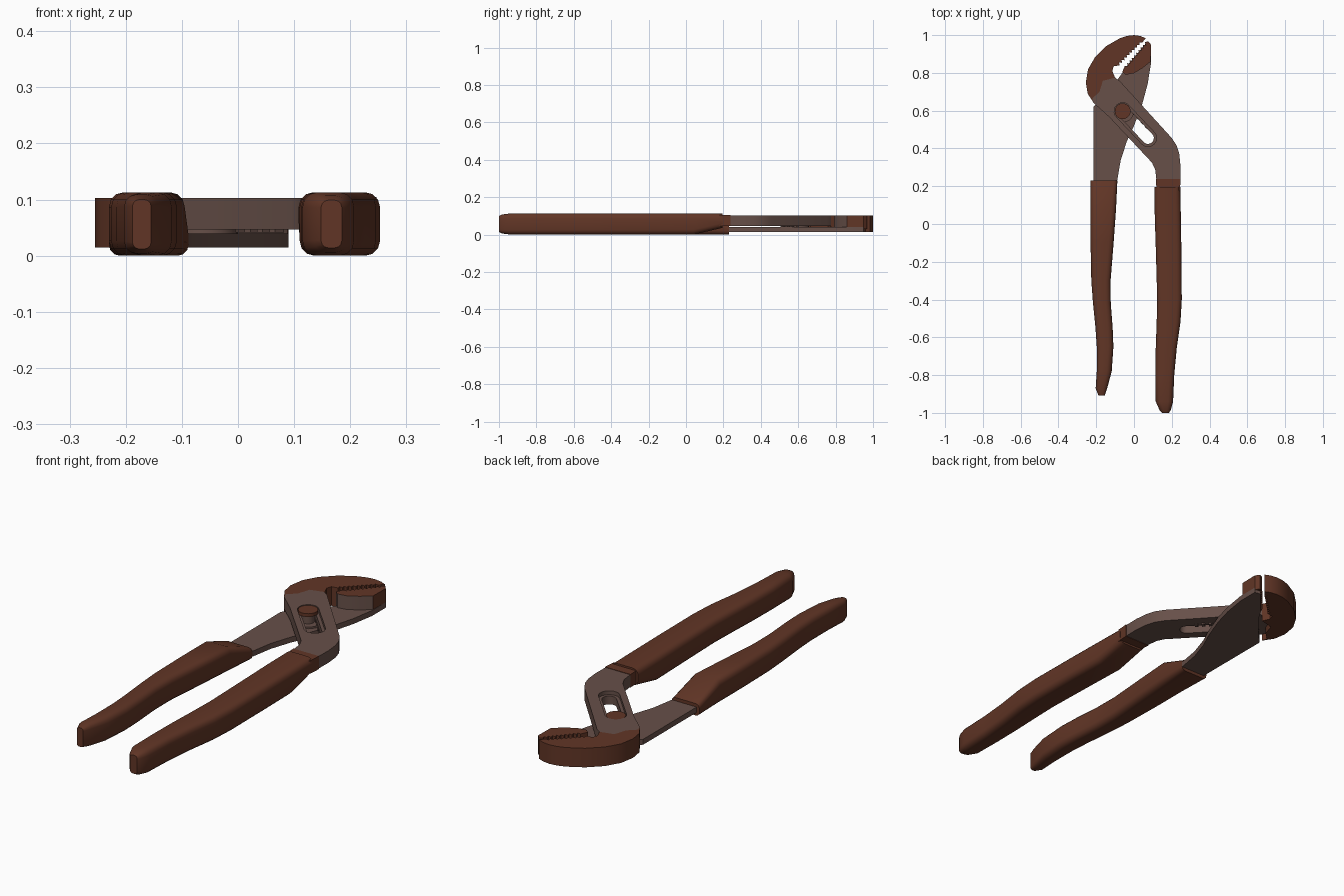
import bpy, bmesh, math
from mathutils import Vector

if "Cube" in bpy.data.objects:
    bpy.data.objects.remove(bpy.data.objects["Cube"])


def material(name, rgb):
    m = bpy.data.materials.new(name)
    m.diffuse_color = (*rgb, 1)
    m.use_nodes = True
    m.node_tree.nodes["Principled BSDF"].inputs["Base Color"].default_value = m.diffuse_color
    return m


BROWN = material("rust brown", (0.12, 0.036, 0.019))
GREY = material("worn steel grey", (0.135, 0.08, 0.066))


def finish(bm, name, mat, mat2=None, rule=None, angle=30):
    bmesh.ops.recalc_face_normals(bm, faces=bm.faces[:])
    if rule:
        for f in bm.faces:
            f.material_index = int(rule(f))
    me = bpy.data.meshes.new(name)
    bm.to_mesh(me)
    bm.free()
    ob = bpy.data.objects.new(name, me)
    bpy.context.collection.objects.link(ob)
    me.materials.append(mat)
    if mat2:
        me.materials.append(mat2)
    bpy.ops.object.select_all(action='DESELECT')
    ob.select_set(True)
    bpy.context.view_layer.objects.active = ob
    bpy.ops.object.shade_smooth_by_angle(angle=math.radians(angle))
    return ob


def prism(name, loops, z0, z1, mat, mat2=None, rule=None):
    """Flat outline (further loops are holes) extruded from z0 to z1."""
    bm = bmesh.new()
    edges = []
    for loop in loops:
        vs = [bm.verts.new((x, y, z0)) for x, y in loop]
        edges += [bm.edges.new((a, b)) for a, b in zip(vs, vs[1:] + vs[:1])]
    bmesh.ops.triangle_fill(bm, edges=edges, use_beauty=True, normal=(0, 0, 1))
    rim = [tuple(e.verts) for e in edges]
    faces = bm.faces[:]
    top = {v: bm.verts.new((v.co.x, v.co.y, z1)) for v in bm.verts[:]}
    for f in faces:
        bm.faces.new([top[v] for v in reversed(f.verts)])
    for a, b in rim:
        bm.faces.new((a, b, top[b], top[a]))
    return finish(bm, name, mat, mat2, rule)


def teeth(a, b, n, depth):
    """Saw-tooth points from a to b, cut to the left of the direction."""
    a, b = Vector(a), Vector(b)
    d = (b - a) / n
    side = Vector((-d.y, d.x)).normalized() * depth
    pts = []
    for i in range(n):
        pts += [tuple(a + d * i), tuple(a + d * (i + 0.5) + side)]
    return pts + [tuple(b)]


def slot(a, b, r, n=10):
    """Rounded slot outline around the segment a-b."""
    ang = math.atan2(b[1] - a[1], b[0] - a[0])
    pts = []
    for c, start in ((b, ang - math.pi / 2), (a, ang + math.pi / 2)):
        for i in range(n + 1):
            t = start + math.pi * i / n
            pts.append((c[0] + r * math.cos(t), c[1] + r * math.sin(t)))
    return pts


def disc(name, c, r, z0, z1, mat, n=20):
    loop = [(c[0] + r * math.cos(2 * math.pi * i / n),
             c[1] + r * math.sin(2 * math.pi * i / n)) for i in range(n)]
    return prism(name, [loop], z0, z1, mat)


def grip(name, sections):
    """Loft of rounded rectangles; each section is y, x0, x1, z0, z1."""
    bm = bmesh.new()
    rings = []
    for y, x0, x1, z0, z1 in sections:
        r = min(0.026, (x1 - x0) * 0.35, (z1 - z0) * 0.35)
        ring = []
        for cx, cz, q in ((x1 - r, z1 - r, 0), (x0 + r, z1 - r, 1),
                          (x0 + r, z0 + r, 2), (x1 - r, z0 + r, 3)):
            for i in range(4):
                t = math.pi / 2 * (q + i / 3)
                ring.append(bm.verts.new((cx + r * math.cos(t), y, cz + r * math.sin(t))))
        rings.append(ring)
    n = len(rings[0])
    for p, q in zip(rings, rings[1:]):
        for i in range(n):
            bm.faces.new((p[i], p[(i + 1) % n], q[(i + 1) % n], q[i]))
    bm.faces.new(rings[0])
    bm.faces.new(rings[-1])
    return finish(bm, name, BROWN, angle=35)


# handle grips
H = 0.113
grip("left_grip", [
    (0.23, -0.23, -0.088, 0.0, 0.055), (0.08, -0.23, -0.095, 0, H),
    (-0.1, -0.23, -0.108, 0, H), (-0.3, -0.226, -0.124, 0, H),
    (-0.42, -0.217, -0.123, 0, H), (-0.55, -0.204, -0.113, 0, H),
    (-0.65, -0.197, -0.109, 0, H), (-0.78, -0.197, -0.118, 0, H),
    (-0.87, -0.203, -0.142, 0.004, 0.109), (-0.908, -0.188, -0.155, 0.012, 0.1)])
grip("right_grip", [
    (0.195, 0.108, 0.245, 0.036, H), (0.04, 0.11, 0.248, 0, H),
    (-0.15, 0.116, 0.251, 0, H), (-0.4, 0.123, 0.253, 0, H),
    (-0.52, 0.12, 0.246, 0, H), (-0.66, 0.115, 0.226, 0, H),
    (-0.8, 0.113, 0.213, 0, H), (-0.94, 0.115, 0.207, 0, H),
    (-0.985, 0.135, 0.195, 0.006, 0.107), (-1.0, 0.148, 0.185, 0.014, 0.099)])

# lower lever plate running from the left grip to the right jaw
prism("lower_lever", [[
    (-0.205, 0.12), (-0.1, 0.12), (-0.089, 0.23), (-0.07, 0.34), (-0.037, 0.44),
    (0.0, 0.52), (0.045, 0.64), (0.072, 0.74), (0.09, 0.85), (0.09, 0.95),
    (0.062, 0.955), (-0.05, 0.822), (-0.062, 0.8), (-0.09, 0.76), (-0.15, 0.69),
    (-0.215, 0.62), (-0.215, 0.23)]], 0.015, 0.04, GREY)

# right jaw block with teeth, brown on top and on its teeth
prism("lower_jaw", [[(0.045, 0.825), (0.088, 0.86), (0.09, 0.95), (0.075, 0.968)]
                    + teeth((0.058, 0.962), (-0.048, 0.838), 9, 0.014)
                    + [(-0.062, 0.805), (-0.045, 0.79), (0.0, 0.798)]],
      0.03, 0.103, BROWN, GREY,
      lambda f: abs(f.normal.z) < 0.5 and f.calc_center_median().y < 0.85
      and f.normal.y < 0)

# upper lever bar with a stepped adjustment slot
bar = [(0.125, 0.12), (0.235, 0.12), (0.245, 0.24), (0.246, 0.31), (0.24, 0.37),
       (0.226, 0.415), (0.2, 0.455), (-0.075, 0.757), (-0.1, 0.775), (-0.165, 0.758),
       (-0.183, 0.7), (-0.22, 0.665), (-0.213, 0.64), (-0.13, 0.565), (0.095, 0.325),
       (0.112, 0.29), (0.118, 0.24)]
A, B = (-0.06, 0.597), (0.074, 0.455)
prism("upper_lever_body", [bar, slot(A, B, 0.031)], 0.047, 0.085, GREY)
prism("upper_lever_rim", [bar, slot(A, B, 0.045)], 0.085, 0.103, GREY)

# brown collar above the right grip
prism("collar", [[(0.119, 0.18), (0.243, 0.18), (0.247, 0.238), (0.116, 0.238)]],
      0.045, 0.105, BROWN)

# hooked upper jaw with teeth
prism("upper_jaw", [[
    (-0.213, 0.64), (-0.245, 0.69), (-0.255, 0.75), (-0.243, 0.82), (-0.205, 0.885),
    (-0.145, 0.943), (-0.075, 0.983), (-0.035, 0.996), (0.0, 1.0), (0.035, 0.995),
    (0.062, 0.983)]
    + teeth((0.043, 0.96), (-0.077, 0.84), 9, -0.012)
    + [(-0.108, 0.835), (-0.115, 0.81), (-0.1, 0.775), (-0.165, 0.758),
       (-0.183, 0.7), (-0.22, 0.665)]], 0.015, 0.103, BROWN)

# pivot bolt with its washer and shaft
disc("pivot_head", A, 0.042, 0.086, 0.101, BROWN)
disc("pivot_shaft", A, 0.029, 0.03, 0.09, GREY)
disc("pivot_washer", A, 0.06, 0.038, 0.048, GREY)

# row of adjustment notches under the bar, beside the slot
for i in range(5):
    x, y = A[0] + 0.028 + 0.022 * i, A[1] + 0.012 - 0.0235 * i
    prism(f"ratchet_tooth_{i + 1}",
          [[(x, y), (x + 0.01, y - 0.011), (x + 0.026, y + 0.004), (x + 0.016, y + 0.015)]],
          0.041, 0.06, GREY)
